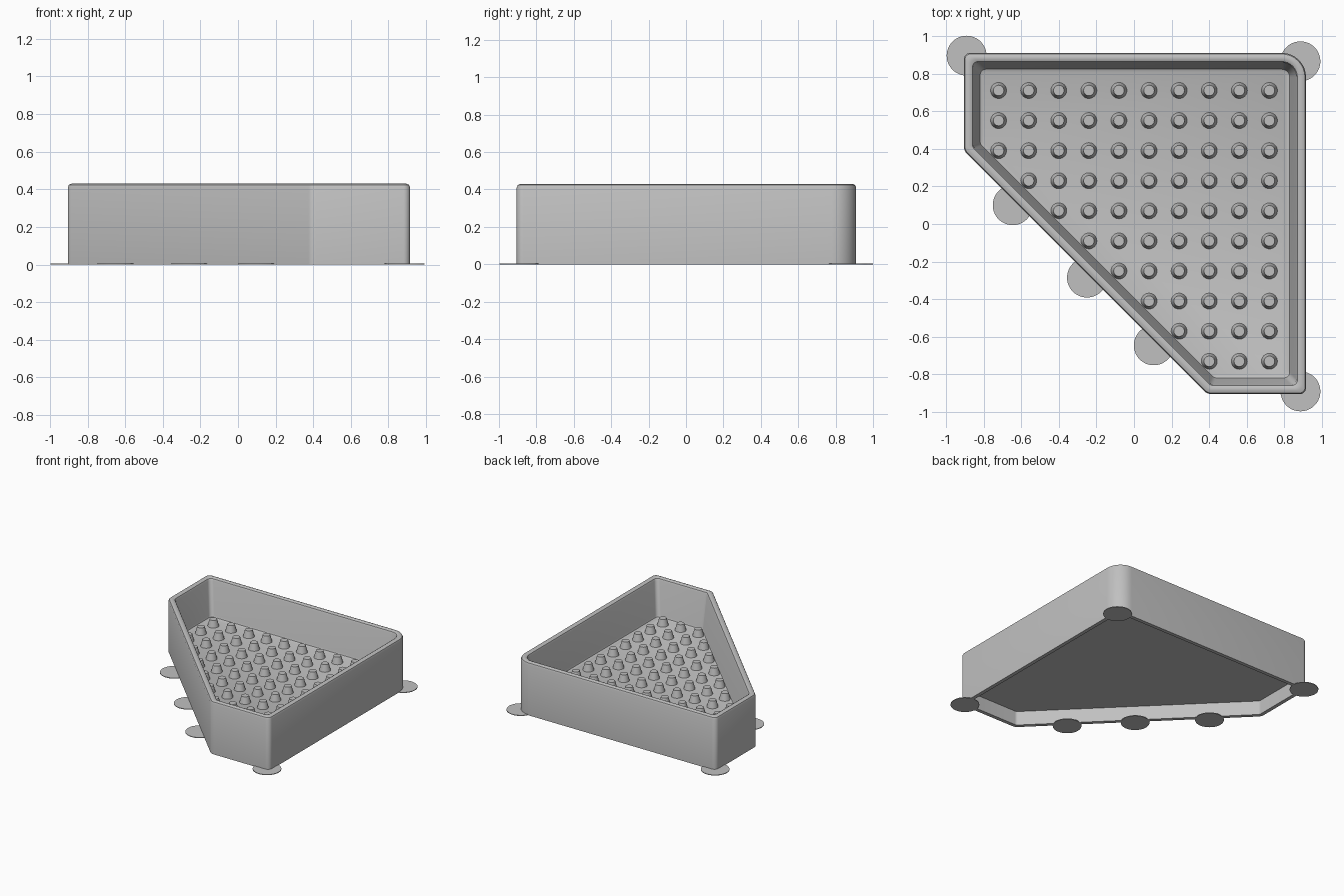
import bpy, bmesh, math
from mathutils import Vector

if "Cube" in bpy.data.objects:
    bpy.data.objects.remove(bpy.data.objects["Cube"])

grey = bpy.data.materials.new("plain grey")
grey.use_nodes = True
colour = (0.53, 0.53, 0.53, 1)
grey.diffuse_color = colour
grey.node_tree.nodes["Principled BSDF"].inputs["Base Color"].default_value = colour

# Tray outline, counter-clockwise: x, y, corner radius
CORNERS = [(0.39, -0.905, 0.06), (0.915, -0.905, 0.035), (0.915, 0.91, 0.13),
           (-0.905, 0.91, 0.035), (-0.905, 0.39, 0.06)]
STEPS = 8


def outline(inset):
    """Rounded outline moved inward by the inset."""
    pts = [Vector(c[:2]) for c in CORNERS]
    n = len(pts)
    loop = []
    for i, p in enumerate(pts):
        before = (p - pts[i - 1]).normalized()
        after = (pts[(i + 1) % n] - p).normalized()
        n1 = Vector((-before.y, before.x))
        n2 = Vector((-after.y, after.x))
        mitre = (n1 + n2) / (1 + n1.dot(n2))
        radius = max(CORNERS[i][2] - inset, 0.03)
        centre = p + mitre * (inset + radius)
        start = math.atan2(-n1.y, -n1.x)
        turn = before.angle(after)
        for k in range(STEPS + 1):
            a = start + turn * k / STEPS
            loop.append(centre + radius * Vector((math.cos(a), math.sin(a))))
    return loop


def finish(bm, name, angle=35):
    bmesh.ops.recalc_face_normals(bm, faces=bm.faces)
    mesh = bpy.data.meshes.new(name)
    bm.to_mesh(mesh)
    bm.free()
    mesh.materials.append(grey)
    obj = bpy.data.objects.new(name, mesh)
    bpy.context.collection.objects.link(obj)
    bpy.ops.object.select_all(action='DESELECT')
    obj.select_set(True)
    bpy.context.view_layer.objects.active = obj
    bpy.ops.object.shade_smooth_by_angle(angle=math.radians(angle))
    return obj


def cone(name, x, y, z, r1, r2, height, sides):
    bm = bmesh.new()
    bmesh.ops.create_cone(bm, cap_ends=True, segments=sides,
                          radius1=r1, radius2=r2, depth=height)
    bmesh.ops.translate(bm, verts=bm.verts, vec=(x, y, z + height / 2))
    return finish(bm, name)


# Tray shell: recessed underside, outer wall, rounded rim, sloping inner wall, floor
PROFILE = [(0.03, 0.115), (0.03, 0), (0, 0), (0, 0.41), (0.006, 0.424), (0.02, 0.43),
           (0.034, 0.43), (0.046, 0.424), (0.052, 0.41), (0.082, 0.15),
           (0.087, 0.136), (0.1, 0.13)]
bm = bmesh.new()
rings = [[bm.verts.new((p.x, p.y, z)) for p in outline(d)] for d, z in PROFILE]
for low, high in zip(rings, rings[1:]):
    for i in range(len(low)):
        j = (i + 1) % len(low)
        bm.faces.new((low[i], low[j], high[j], high[i]))
bm.faces.new(rings[0])
bm.faces.new(rings[-1])
finish(bm, "tray")

# Tapered studs on the floor, leaving out the cut-off corner
for row in range(10):
    for col in range(10):
        x, y = -0.72 + 0.16 * col, 0.71 - 0.16 * row
        if x + y > -0.4:
            cone("floor_stud", x, y, 0.12, 0.045, 0.028, 0.065, 32)

# Thin round feet at the corners and along the slanted wall
for x, y in [(-0.89, 0.895), (0.885, 0.865), (0.885, -0.89),
             (-0.645, 0.1), (-0.25, -0.285), (0.105, -0.645)]:
    cone("foot_disc", x, y, 0, 0.106, 0.106, 0.005, 48)
